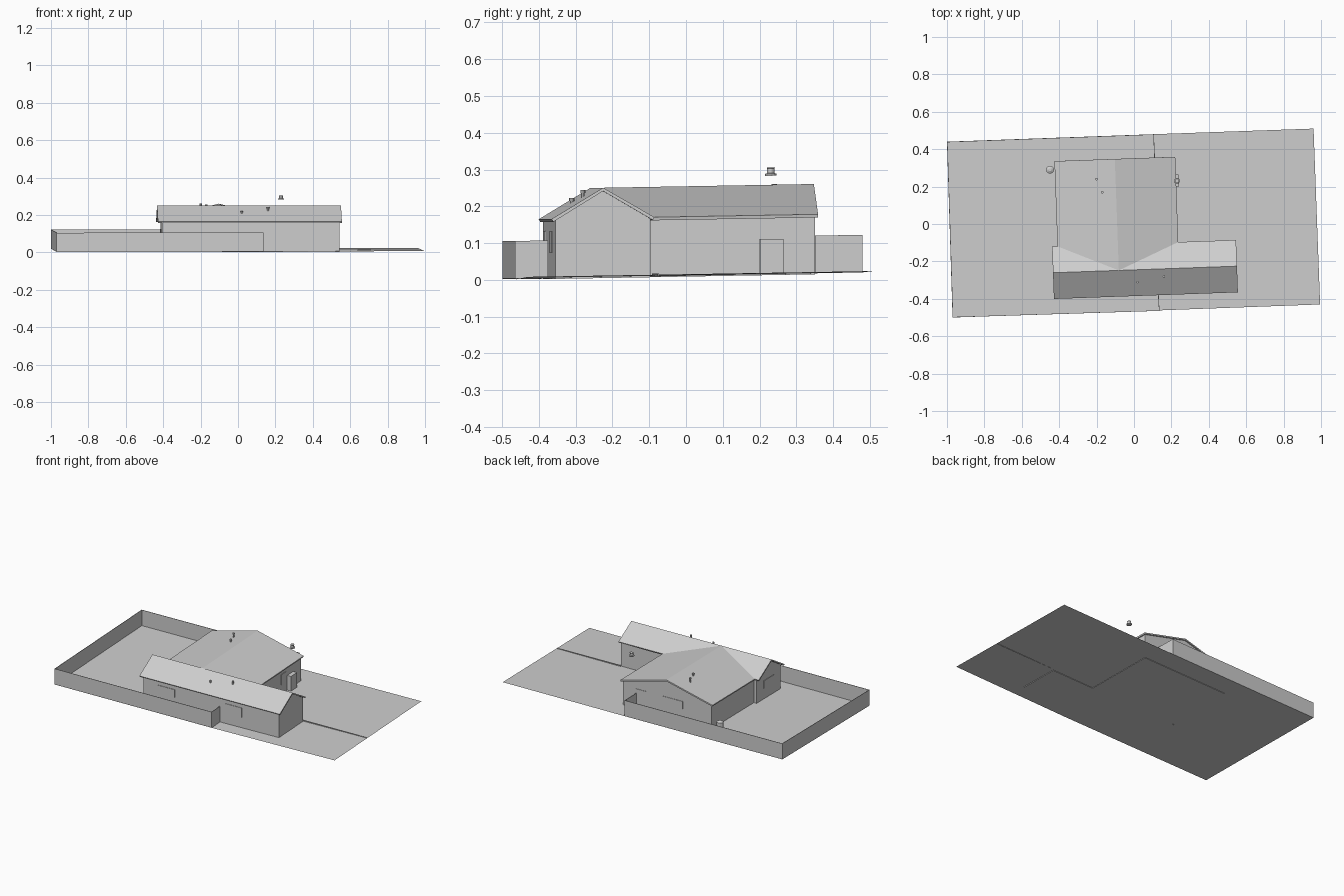
import bpy, bmesh, math

if "Cube" in bpy.data.objects:
    bpy.data.objects.remove(bpy.data.objects["Cube"])

grey = bpy.data.materials.new("light_grey")
grey.diffuse_color = (0.62, 0.62, 0.62, 1)
grey.use_nodes = True
grey.node_tree.nodes["Principled BSDF"].inputs["Base Color"].default_value = grey.diffuse_color
TURN = math.radians(2.05)   # the house sits slightly turned on its plot
SLOPE = 0.0178              # the plot rises gently toward the back


def place(x, y, z, turned=True):
    """Turn a point with the house and lift it with the sloping plot."""
    if turned:
        c, s = math.cos(TURN), math.sin(TURN)
        x, y = c * x - s * y, s * x + c * y
    return (x, y, z + SLOPE * y)


def mesh(name, verts, faces, turned=True, fix=True):
    me = bpy.data.meshes.new(name)
    me.from_pydata([place(*v, turned) for v in verts], [], faces)
    if fix:
        bm = bmesh.new()
        bm.from_mesh(me)
        bmesh.ops.recalc_face_normals(bm, faces=bm.faces)
        bm.to_mesh(me)
        bm.free()
    me.materials.append(grey)
    ob = bpy.data.objects.new(name, me)
    bpy.context.collection.objects.link(ob)
    return ob


def prism(name, ring_a, ring_b):
    """Closed solid between two matching rings."""
    n = len(ring_a)
    faces = [(i, (i + 1) % n, n + (i + 1) % n, n + i) for i in range(n)]
    return mesh(name, ring_a + ring_b,
                faces + [tuple(range(n))[::-1], tuple(range(n, 2 * n))])


def box(name, x0, x1, y0, y1, z0, z1):
    ring = [(x0, y0), (x1, y0), (x1, y1), (x0, y1)]
    return prism(name, [(x, y, z0) for x, y in ring], [(x, y, z1) for x, y in ring])


def turned_part(name, x, y, profile, sides=12):
    """Upright round part from (radius, height) pairs, bottom to top."""
    verts = [(x + r * math.cos(2 * math.pi * i / sides),
              y + r * math.sin(2 * math.pi * i / sides), z)
             for r, z in profile for i in range(sides)]
    faces = [(k * sides + i, k * sides + (i + 1) % sides,
              (k + 1) * sides + (i + 1) % sides, (k + 1) * sides + i)
             for k in range(len(profile) - 1) for i in range(sides)]
    top = (len(profile) - 1) * sides
    faces += [tuple(range(sides))[::-1], tuple(range(top, top + sides))]
    return mesh(name, verts, faces)


# Plot of land
G = 0.012
plot = mesh("ground", [(-0.97, -0.50, G), (0.13, -0.462, G - 0.002), (0.995, -0.43, G + 0.004),
                       (0.96, 0.51, G + 0.003), (0.105, 0.48, G), (-1.0, 0.44, G)],
            [(0, 1, 4, 5), (1, 2, 3, 4)], turned=False)

# Garden wall around the left part of the plot, returning to the house
path = [(0.13, -0.375), (0.135, -0.463), (-0.968, -0.498),
        (-0.998, 0.438), (0.105, 0.478), (0.11, 0.352)]
H = 0.102
verts = [(x, y, z) for x, y in path for z in (G, G + H)]
wall = mesh("garden_wall", verts,
            [(2 * i, 2 * i + 2, 2 * i + 3, 2 * i + 1) for i in range(len(path) - 1)], turned=False)
mod = wall.modifiers.new("thickness", "SOLIDIFY")
mod.thickness = 0.004
mod.offset = 0

# Low curb beside the driveway
box("driveway_curb", 0.53, 0.975, -0.112, -0.109, G, G + 0.007)

# House dimensions
EAVE, RIDGE = 0.172, 0.2545
X0, X1, Y0, Y1 = -0.442, 0.542, -0.385, -0.105    # front wing roof
RX0, RX1, RY1 = -0.413, 0.233, 0.351              # rear wing roof
MY, MX = (Y0 + Y1) / 2, (RX0 + RX1) / 2           # ridge lines

# L-shaped crossing gable roof, with valleys where the wings meet
roof = mesh("roof", [
    (X0, Y0, EAVE), (X1, Y0, EAVE), (X1, MY, RIDGE), (MX, MY, RIDGE), (X0, MY, RIDGE),
    (X0, Y1, EAVE), (RX0, Y1, EAVE), (RX1, Y1, EAVE), (X1, Y1, EAVE),
    (RX0, RY1, EAVE), (MX, RY1, RIDGE), (RX1, RY1, EAVE)],
    [(0, 1, 2, 3, 4), (4, 3, 6, 5), (3, 2, 8, 7), (6, 3, 10, 9), (3, 7, 11, 10)], fix=False)
mod = roof.modifiers.new("thickness", "SOLIDIFY")
mod.thickness = 0.009
mod.offset = -1


# House walls with gable ends, closed just under the roof
def gable(lo, hi, top_lo, peak):
    mid = (lo + hi) / 2
    return [(lo, G - 0.003), (hi, G - 0.003), (hi, top_lo), (mid, peak), (lo, top_lo)]


front = gable(Y0 + 0.011, Y1 - 0.011, EAVE - 0.003, RIDGE - 0.009)
prism("front_wing_walls", [(X0 + 0.022, y, z) for y, z in front],
      [(X1 - 0.012, y, z) for y, z in front])
rear = gable(RX0 + 0.012, RX1 - 0.012, EAVE - 0.006, RIDGE - 0.009)
prism("rear_wing_walls", [(x, MY, z) for x, z in rear],
      [(x, RY1 - 0.008, z) for x, z in rear])

# Windows and doors as thin plates
T = 0.003
fy, by, ex = Y0 + 0.011, RY1 - 0.008, RX1 - 0.012
for name, a, b, z0, z1 in [("front_window_left", -0.32, -0.20, 0.09, 0.14),
                           ("front_window_right", 0.15, 0.27, 0.08, 0.14)]:
    box(name, a, b, fy - T, fy + T, z0, z1)
for name, a, b, z0, z1 in [("rear_window", -0.20, -0.06, 0.09, 0.14),
                           ("rear_window_small", 0.05, 0.13, 0.09, 0.14)]:
    box(name, a, b, by - T, by + T, z0, z1)
box("side_window", ex - T, ex + T, 0.127, 0.177, 0.07, 0.14)
box("side_door", ex - T, ex + T, 0.01, 0.03, 0.025, 0.09)
box("gable_window", X0 + 0.022 - T, X0 + 0.022 + T, -0.30, -0.19, 0.08, 0.13)

# Utility cabinet on the east wall and water tank by the west wall
box("utility_cabinet", ex - 0.005, ex + 0.027, 0.192, 0.257, G, 0.107)
turned_part("water_tank", -0.438, 0.306, [(0.021, G), (0.021, 0.055), (0.008, 0.062)])

# Roof vents
for i, (x, y, z0, z1) in enumerate([(0.009, -0.311, 0.20, 0.228), (0.150, -0.286, 0.215, 0.249),
                                    (-0.191, 0.247, 0.22, 0.256), (-0.164, 0.176, 0.225, 0.252)]):
    turned_part(f"roof_vent_{i + 1}", x, y,
                [(0.005, z0), (0.005, z1 - 0.008), (0.007, z1 - 0.008), (0.007, z1)], 8)

# Raised flue cap above the cabinet
turned_part("flue_cap", 0.238, 0.222,
            [(0.016, 0.279), (0.016, 0.284), (0.010, 0.286), (0.010, 0.299), (0.012, 0.301)])
